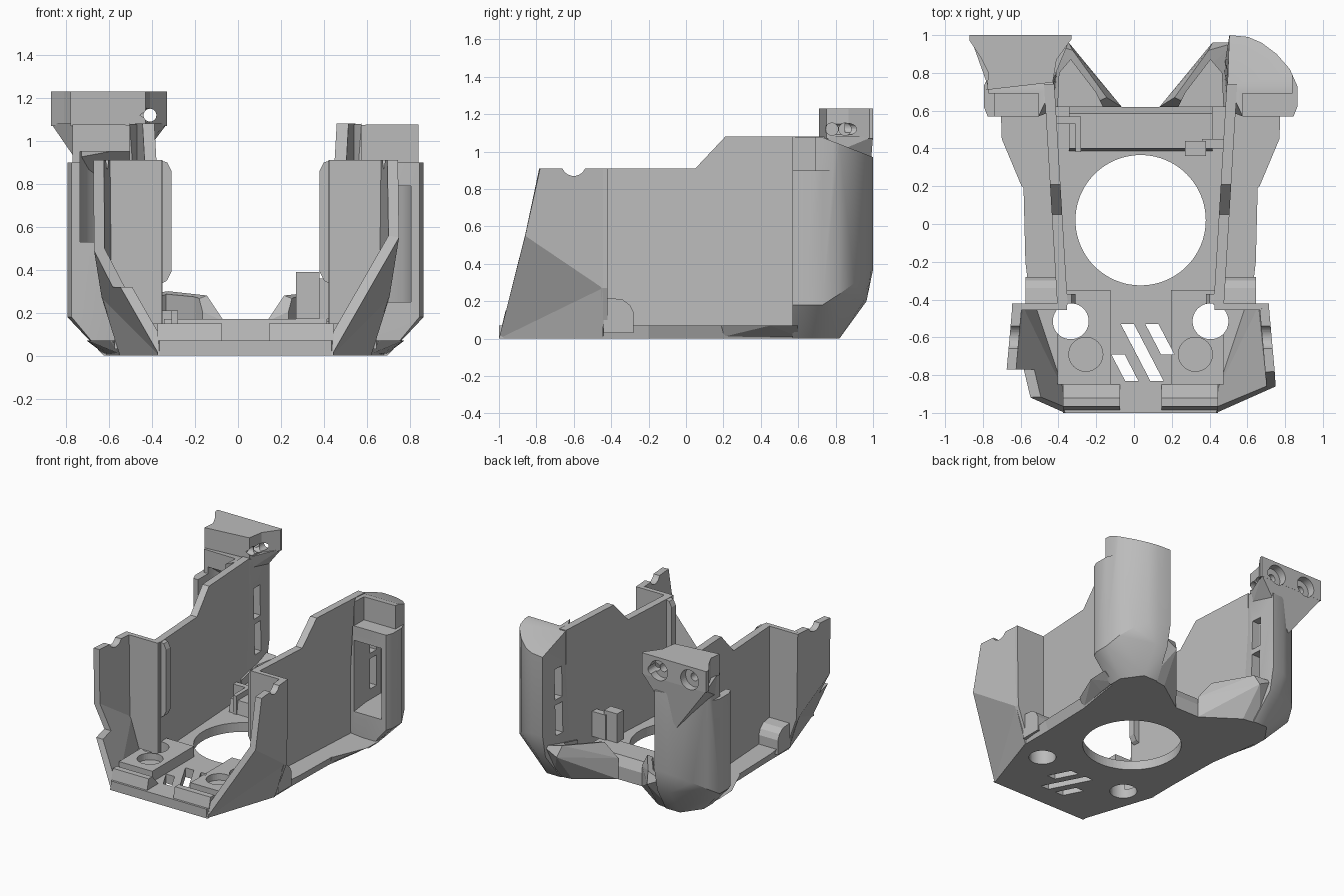
import bpy, bmesh, math
from mathutils import Vector, Matrix

if "Cube" in bpy.data.objects:
    bpy.data.objects.remove(bpy.data.objects["Cube"])

CX = 0.035  # mirror plane of the body
GREY = (0.5, 0.5, 0.5, 1)
mat = bpy.data.materials.new("plain grey")
mat.use_nodes = True
mat.diffuse_color = GREY
mat.node_tree.nodes["Principled BSDF"].inputs["Base Color"].default_value = GREY


def finish(name, bm):
    bmesh.ops.recalc_face_normals(bm, faces=bm.faces)
    me = bpy.data.meshes.new(name)
    bm.to_mesh(me)
    bm.free()
    me.materials.append(mat)
    ob = bpy.data.objects.new(name, me)
    bpy.context.collection.objects.link(ob)
    return ob


def prism(name, pts, low, high, place):
    """Extrude a 2D outline; place(a, b, t) gives the 3D point."""
    bm = bmesh.new()
    rings = [[bm.verts.new(place(a, b, t)) for a, b in pts] for t in (low, high)]
    n = len(pts)
    bm.faces.new(rings[0])
    bm.faces.new(rings[1])
    for i in range(n):
        j = (i + 1) % n
        bm.faces.new((rings[0][i], rings[0][j], rings[1][j], rings[1][i]))
    return finish(name, bm)


def flat(name, pts, low, high):
    return prism(name, pts, low, high, lambda a, b, t: (a, b, t))


def hull(name, pts):
    bm = bmesh.new()
    for p in pts:
        bm.verts.new(p)
    bmesh.ops.convex_hull(bm, input=bm.verts)
    bmesh.ops.dissolve_limit(bm, angle_limit=0.02, verts=bm.verts, edges=bm.edges)
    return finish(name, bm)


def box(name, x, y, z):
    return hull(name, [(a, b, c) for a in x for b in y for c in z])


def rod(name, centre, radius, length, axis="Z", sides=40):
    bm = bmesh.new()
    rot = {"X": Matrix.Rotation(math.pi / 2, 4, "Y"),
           "Y": Matrix.Rotation(math.pi / 2, 4, "X"), "Z": Matrix()}[axis]
    bmesh.ops.create_cone(bm, cap_ends=True, segments=sides, radius1=radius,
                          radius2=radius, depth=length,
                          matrix=Matrix.Translation(centre) @ rot)
    return finish(name, bm)


def cut(ob, cutter, operation="DIFFERENCE"):
    cutter.hide_render = True
    m = ob.modifiers.new("cut", "BOOLEAN")
    m.operation, m.object, m.solver = operation, cutter, "EXACT"
    bpy.context.view_layer.objects.active = ob
    bpy.ops.object.modifier_apply(modifier=m.name)
    bpy.data.objects.remove(cutter)


def floor_point(x, y, z):
    """Bevel the long lower edges of the floor inwards."""
    inset = .03 if z == 0 and -.4 < y < .5 else 0
    return x - math.copysign(inset, x - CX), y, z


# Floor plate with its raised pads and rear crossbar
half = [(.40, -1), (.58, -.45), (.61, -.2), (.62, .2), (.66, .45),
        (.66, .68), (.5, .8), (.42, .8), (.10, .62)]
outline = [(CX + u, y) for u, y in half] + [(CX - u, y) for u, y in reversed(half)]
floor = prism("floor_plate", outline, 0, .07, floor_point)
for s in (1, -1):
    pad = box("pad", (CX + s * .16, CX + s * .44), (-.85, -.35), (.02, .15))
    cut(floor, pad, "UNION")
cut(floor, hull("crossbar", [(x, y, z) for x in (CX - .38, CX + .38) for y, z in (
    (.38, .02), (.40, .17), (.585, .17), (.62, .1), (.62, .02))]), "UNION")

# Round opening, pad holes and slanted vents
cut(floor, rod("opening", (CX, .02, 0), .345, 1, sides=80))
for s in (1, -1):
    cut(floor, rod("through_hole", (CX + s * .37, -.515, 0), .095, 1))
    cut(floor, rod("recess", (CX + s * .29, -.69, .15), .09, .1))
for x, top, bottom in ((-.07, -.53, -.83), (.06, -.53, -.69), (-.12, -.69, -.83)):
    run = (top - bottom) * .52
    cut(floor, flat("vent", [(x, top), (x + .07, top), (x + run + .07, bottom),
                             (x + run, bottom)], -1, 1))

# Outlines shared by both sides
wall_profile = [(-.43, .03), (-.43, .91), (.05, .91), (.21, 1.08), (.74, 1.08), (.74, .03)]
column_plan = [(.46, .74), (.54, .57), (.81, .57), (.83, .62), (.83, .73), (.79, .82),
               (.72, .9), (.64, .96), (.57, .99), (.47, 1)]
column_foot = [(.46, .6), (.66, .57), (.66, .68), (.56, .82), (.44, .82)]
pocket_plan = [(.55, .5), (.77, .5), (.77, .72), (.73, .8), (.66, .87), (.58, .92),
               (.52, .92), (.52, .74)]

for s, side in ((1, "left"), (-1, "right")):
    def P(u, y, z, s=s):
        return Vector((CX + s * u, y, z))

    # Thin side wall, splaying outwards to the back
    prism(side + "_side_wall", wall_profile, 0, .055,
          lambda y, z, t: P(.385 + t + (y + .45) * .06, y, z))

    # Front cheek: an upper and a lower facet, thickened inwards
    bm = bmesh.new()
    a, b, c, c2, d, e = [bm.verts.new(P(*p)) for p in (
        (.40, -1, 0), (.715, -.86, .55), (.71, -.78, .91), (.68, -.445, .91),
        (.67, -.445, .27), (.585, -.445, 0))]
    bm.faces.new((b, c, c2, d))
    bm.faces.new((a, b, d))
    bm.faces.new((a, d, e))
    cheek = finish(side + "_cheek", bm)
    if cheek.data.polygons[0].normal.x * s < 0:
        cheek.data.flip_normals()
    solid = cheek.modifiers.new("thickness", "SOLIDIFY")
    solid.thickness, solid.offset = .05, -1
    bpy.context.view_layer.objects.active = cheek
    bpy.ops.object.modifier_apply(modifier=solid.name)
    cut(cheek, rod("notch", P(.68, -.6, .935), .065, .4, "X"))
    if s < 0:  # the right cheek has its front corner cut back
        cut(cheek, box("corner", (-1, -.45), (-1.2, -.77), (.32, .95)))

    # Panel joining the cheek to the side wall, with its inner rib
    hull(side + "_step_panel", [P(u, y, z) for y in (-.455, -.42) for u, z in (
        (.39, .03), (.39, .91), (.68, .91), (.67, .27), (.585, .03))])
    hull(side + "_inner_rib", [P(u, y, z) for y in (-.42, -.37) for u, z in (
        (.40, .33), (.40, .91), (.365, .9), (.345, .86), (.345, .39), (.365, .35))])

    # Rounded foot behind the cheek
    hull(side + "_foot", [P(u, y, z) for u in (.44, .61) for y, z in (
        (-.44, .03), (-.44, .22), (-.34, .21), (-.3, .18), (-.28, .14), (-.28, .03))])

    # Front lip beside the central gap
    hull(side + "_front_lip", [P(u, y, z) for u in (.11, .41) for y, z in (
        (-1, 0), (-.965, .15), (-.92, .15), (-.84, .06), (-.84, 0))])

    # Flange widening the floor towards the column
    hull(side + "_flange", [P(*p) for p in (
        (.5, .1, .01), (.59, .2, .01), (.63, .2, .07), (.64, .45, .01), (.735, .45, .07),
        (.74, .6, .07), (.66, .6, .01), (.5, .1, .07), (.5, .6, .01), (.5, .6, .07))])

    # Rear column with faceted bottom, sloping top and hollow inside
    pts = [P(u, y, 0) for u, y in column_foot]
    pts += [P(.47, .965, .2), P(.56, .95, .2), P(.69, .84, .18)]
    pts += [P(u, y, .18 + max(0, y - .74) * .73) for u, y in column_plan]
    pts += [P(u, y, 1.08 - max(0, y - .72) * .39) for u, y in column_plan]
    column = hull(side + "_rear_column", pts)
    cut(column, box("shoulder", (CX + s * .54, CX + s * 1), (.4, .69), (.9, 1.3)))
    cut(column, box("side_shoulder", (CX + s * .805, CX + s * 1), (.4, 1.1), (.9, 1.3)))
    low, high = (.25, .79) if s > 0 else (.53, .95)
    cut(column, hull("pocket", [P(u, y, z) for u, y in pocket_plan for z in (low, high)]))
    for low, high in ((.33, .56), (.60, .83)):
        cut(column, box("slot", (CX + s * .4, CX + s * .6), (.79, .87), (low, high)))
    for p in column.data.polygons:
        p.use_smooth = True
    bpy.ops.object.select_all(action="DESELECT")
    column.select_set(True)
    bpy.context.view_layer.objects.active = column
    bpy.ops.object.shade_smooth_by_angle(angle=math.radians(28))

    # Faceted gusset between crossbar and column
    gusset = hull(side + "_rear_gusset", [P(*p) for p in (
        (.10, .62, 0), (.10, .62, .16), (.18, .67, .28), (.36, .92, .3), (.38, .96, .22),
        (.36, .8, 0), (.5, .82, 0), (.5, .96, .28), (.48, .62, 0), (.48, .62, .2),
        (.28, .62, .24))])
    cut(gusset, hull("gusset_pocket", [P(u, y, z) for z in (.16, .5) for u, y in (
        (.18, .58), (.24, .7), (.37, .87), (.43, .8), (.44, .58))]))

# Small clips on the crossbar
box("left_clip", (.27, .38), (.36, .44), (.17, .39))
box("left_clip_arm", (.36, .50), (.40, .45), (.17, .36))
box("right_clip", (-.31, -.28), (.38, .57), (.07, .21))
box("right_clip_arm", (-.44, -.28), (.53, .57), (.07, .21))

# Flared bracket on top of the right column
top = [(-.87, 1), (-.33, 1), (-.33, .98), (-.41, .87), (-.43, .75), (-.78, .71),
       (-.77, .8), (-.81, .88), (-.87, .97)]
bracket = flat("right_bracket", top, 1.07, 1.23)
cut(bracket, hull("bracket_taper", [
    (-.87, 1, 1.08), (-.33, 1, 1.08), (-.43, .76, 1.08), (-.77, .72, 1.08),
    (-.6, .97, .72), (-.76, .73, .92), (-.44, .76, .98)]), "UNION")
for x in (-.47, -.73):
    cut(bracket, rod("screw_seat", (x, 1, 1.13), .075, .12, "Y"))
    cut(bracket, rod("screw_hole", (x, .95, 1.13), .03, .2, "Y", 20))
cut(bracket, rod("pin_hole", (-.41, .9, 1.12), .03, .6, "Y", 20))
for y in (.78, .85):
    cut(bracket, rod("side_hole", (-.42, y, 1.12), .033, .12, "X", 20))
